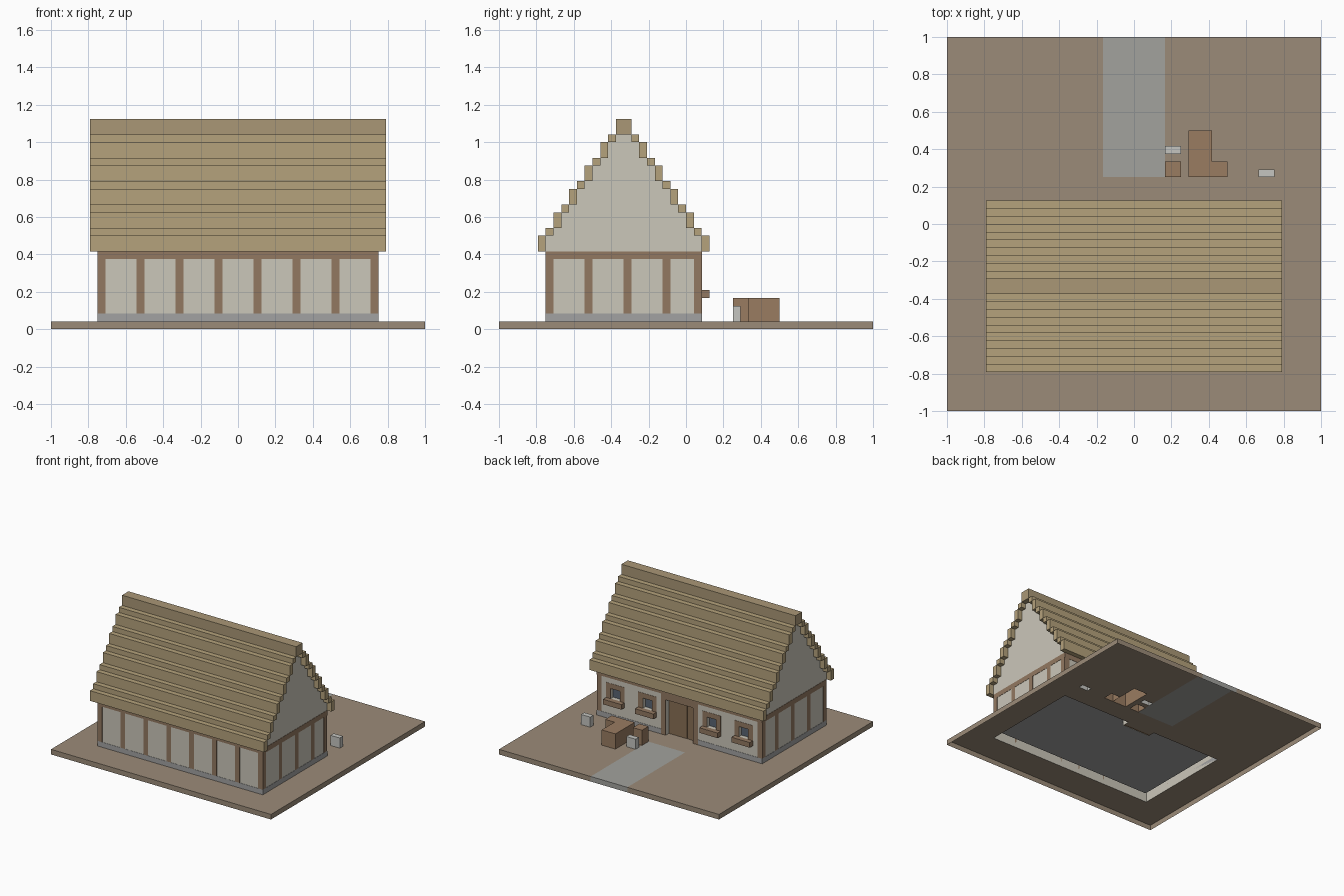
import bpy, bmesh
from mathutils import Matrix, Vector

if "Cube" in bpy.data.objects:
    bpy.data.objects.remove(bpy.data.objects["Cube"])

V = 1 / 24          # the model sits on a grid of 48 x 48 cells
E = 0.05            # tiny relief (in cells) for trim lying on the walls
MID = -8            # y of the ridge, in cells


def mat(name, r, g, b):
    m = bpy.data.materials.new(name)
    m.diffuse_color = (r, g, b, 1)
    m.use_nodes = True
    m.node_tree.nodes["Principled BSDF"].inputs["Base Color"].default_value = m.diffuse_color
    return m


EARTH = mat("earth", .33, .26, .19)
PAVING = mat("paving", .36, .36, .34)
STONE = mat("stone", .36, .36, .36)
PLASTER = mat("plaster", .60, .57, .49)
TIMBER = mat("timber", .29, .19, .12)
DOOR = mat("door_wood", .25, .16, .09)
THATCH = mat("thatch", .46, .36, .20)
RIDGE = mat("ridge_thatch", .40, .31, .18)
GLASS = mat("glass", .10, .13, .17)
CRATE = mat("crate_wood", .32, .20, .12)
SACK = mat("pale_block", .56, .56, .53)


def finish(name, bm, material):
    bmesh.ops.recalc_face_normals(bm, faces=bm.faces)
    me = bpy.data.meshes.new(name)
    bm.to_mesh(me)
    bm.free()
    if material:
        me.materials.append(material)
    ob = bpy.data.objects.new(name, me)
    bpy.context.collection.objects.link(ob)
    return ob


def boxes(name, material, *spans):
    """One object made of boxes (x0, x1, y0, y1, z0, z1) in cells."""
    bm = bmesh.new()
    for x0, x1, y0, y1, z0, z1 in spans:
        size = Vector((x1 - x0, y1 - y0, z1 - z0)) * V
        pos = Vector((x0 + x1, y0 + y1, z0 + z1)) * V / 2
        bmesh.ops.create_cube(
            bm, size=1, matrix=Matrix.Translation(pos) @ Matrix.Diagonal(size.to_4d()))
    return finish(name, bm, material)


def prism(name, material, profile, x0, x1):
    """Extrude a (y, z) profile along x."""
    bm = bmesh.new()
    f = bm.faces.new([bm.verts.new((x0 * V, y * V, z * V)) for y, z in profile])
    out = bmesh.ops.extrude_face_region(bm, geom=[f])["geom"]
    bmesh.ops.translate(bm, vec=((x1 - x0) * V, 0, 0),
                        verts=[v for v in out if isinstance(v, bmesh.types.BMVert)])
    return finish(name, bm, material)


def cut(ob, *spans):
    for span in spans:
        cutter = boxes("cutter", None, span)
        cutter.hide_render = True
        m = ob.modifiers.new("cut", 'BOOLEAN')
        m.operation, m.solver, m.object = 'DIFFERENCE', 'EXACT', cutter
        bpy.context.view_layer.objects.active = ob
        bpy.ops.object.modifier_apply(modifier=m.name)
        bpy.data.objects.remove(cutter)


def drop(ob, test):
    """Remove the faces where test(normal, centre in cells) is true."""
    bm = bmesh.new()
    bm.from_mesh(ob.data)
    bm.normal_update()
    bad = [f for f in bm.faces if test(f.normal, f.calc_center_median() / V)]
    bmesh.ops.delete(bm, geom=bad, context='FACES')
    bm.to_mesh(ob.data)
    bm.free()


def open_bottom(ob):
    drop(ob, lambda n, c: n.z < -.9 and c.z < 1.5)
    return ob


# Yard clutter behind the house
clutter = {
    "long_crate": (CRATE, (7, 10, 6, 12, 1, 4)),
    "side_crate": (CRATE, (10, 12, 6, 8, 1, 4)),
    "small_crate": (CRATE, (4, 6, 6, 8, 1, 4)),
    "pale_block_near": (SACK, (4, 6, 9, 10, 1, 3)),
    "pale_block_far": (SACK, (16, 18, 6, 7, 1, 3)),
}
for name, (material, span) in clutter.items():
    open_bottom(boxes(name, material, span))

# Ground: open-bottomed shell with gaps below everything that stands on it
ground = boxes("ground", EARTH, (-24, 24, -24, 24, 0, 1))
cut(ground, (-18, 18, -18, 1, -1, 2), (-18, -3, 0, 2, -1, 2), (3, 18, 0, 2, -1, 2),
    (-4, 4, 6, 25, -1, 2),
    *[(s[0], s[1], s[2], s[3], -1, 2) for _, s in clutter.values()])
drop(ground, lambda n, c: n.z < -.5 or (abs(n.z) < .5 and max(abs(c.x), abs(c.y)) < 23.9))
path = boxes("path", PAVING, (-4, 4, 6, 24, 0, 1))
drop(path, lambda n, c: n.z < .5 and n.y < .5)

# Hollow house walls, one cell thick, with window and door openings and a floor
windows = (-14, -7, 7, 14)
walls = boxes("walls", PLASTER, (-18, 18, -18, 2, 1, 10))
cut(walls, (-17, 17, -17, 1, 2, 11), (-3, 3, .5, 3, 0, 8),
    *[(c - 1, c + 1, .5, 3, 5, 7) for c in windows])
open_bottom(walls)
walls.data.materials.append(STONE)
for p in walls.data.polygons:
    if p.normal.z > .9 and abs(p.center.z - 2 * V) < .01:
        p.material_index = 1

# Stone footing and top beam around the walls
a, b, c, d = -18 - E, 18 + E, -18 - E, 2 + E
for name, material, z0, z1 in (("footing", STONE, 1, 2), ("top_beam", TIMBER, 9, 10)):
    back = [(a, -4, 2, d, z0, z1), (4, b, 2, d, z0, z1)]
    if name == "top_beam":
        back = [(a, b, 2, d, z0, z1)]
    open_bottom(boxes(name, material, (a, b, c, -18, z0, z1), (a, -18, -18, 2, z0, z1),
                      (18, b, -18, 2, z0, z1), *back))

# Timber posts: front wall, both gable walls, back corners
boxes("front_posts", TIMBER, *[(x, x + 1, c, -18, 2, 9) for x in range(-18, 18, 5)])
for name, x0, x1 in (("left_posts", a, -18), ("right_posts", 18, b)):
    boxes(name, TIMBER, *[(x0, x1, y, y + 1, 2, 9) for y in (-18, -13, -8, -3, 1)])
boxes("back_posts", TIMBER, (-18, -17, 2, d, 2, 9), (17, 18, 2, d, 2, 9))

# Door with planks, jambs and lintel
boxes("door", DOOR, *[(x + .02, x + 1.98, .7, 1 + E, 1, 8) for x in (-3, -1, 1)])
boxes("door_frame", TIMBER, (-4, -3, 2, d, 1, 9), (3, 4, 2, d, 1, 9), (-3, 3, 2, d, 8, 9))

# Windows: glass, frame and flower-box ledge
for i, x in enumerate(windows, 1):
    boxes(f"window_glass_{i}", GLASS, (x - 1, x + 1, 1.1, 1.25, 5, 7))
    boxes(f"window_frame_{i}", TIMBER, (x - 2, x - 1, 2, d, 5, 7),
          (x + 1, x + 2, 2, d, 5, 7), (x - 2, x + 2, 2, d, 7, 8))
    boxes(f"window_ledge_{i}", TIMBER, (x - 2, x + 2, 2, 3, 4, 5))

# Stepped gable ends and thatch courses up to the ridge
levels = [10, 12, 13, 15, 16, 18, 19, 21, 22, 24, 25, 27]
right_side = []
for k in range(10):
    right_side += [(10 - k, levels[k]), (10 - k, levels[k + 1])]
profile = [(MID + w, z) for w, z in right_side] + [(MID - w, z) for w, z in reversed(right_side)]
prism("left_gable", PLASTER, profile, -18, -17)
prism("right_gable", PLASTER, profile, 17, 18)
for k in range(10):
    w, z0, z1 = 11 - k, levels[k], levels[k + 1]
    boxes(f"thatch_course_{k + 1}", THATCH,
          (-19, 19, MID + w - 1, MID + w, z0, z1),
          (-19, 19, MID - w, MID - w + 1, z0, z1))
boxes("ridge", RIDGE, (-19, 19, MID - 1, MID + 1, 25, 27))
